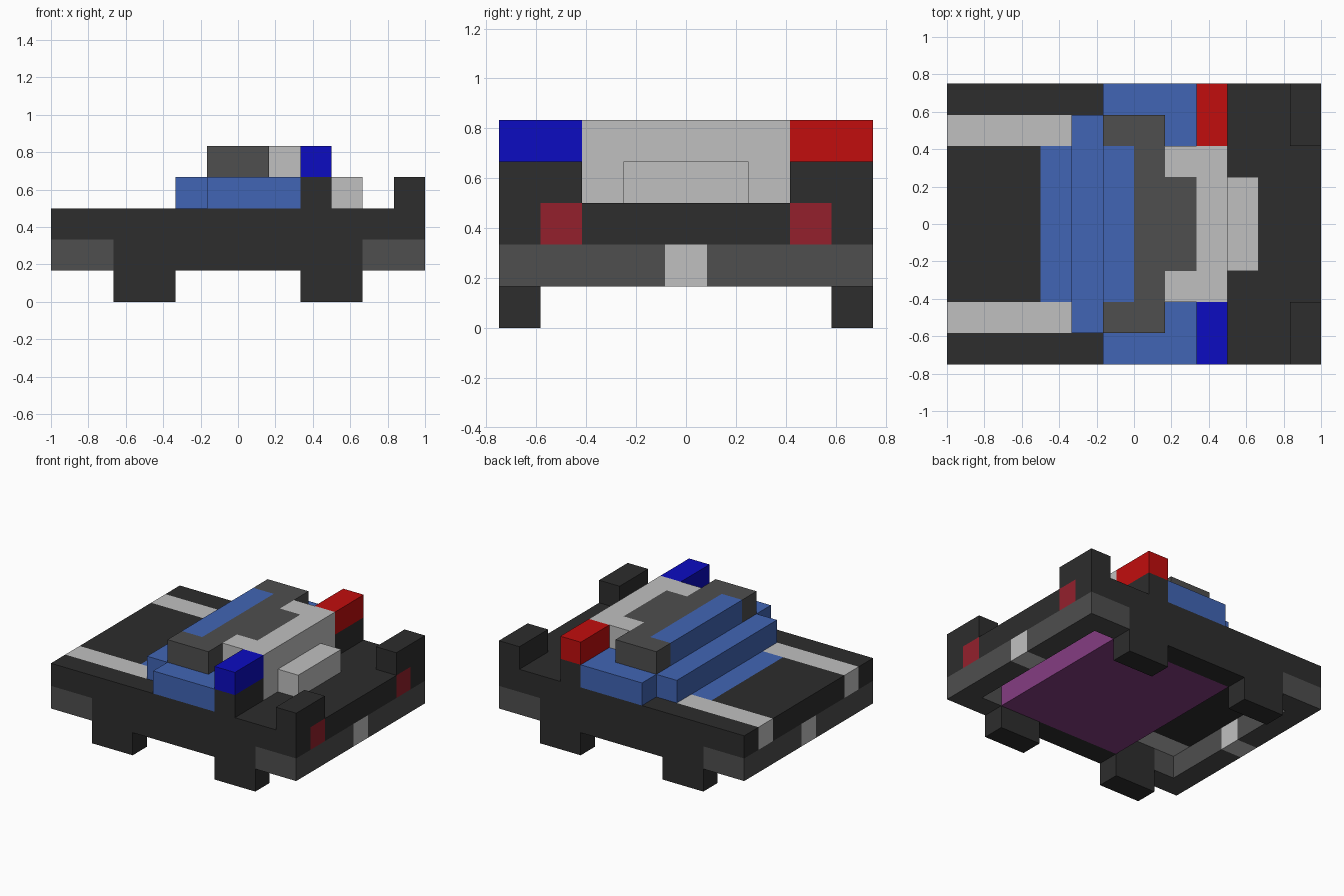
import bpy, bmesh

if "Cube" in bpy.data.objects:
    bpy.data.objects.remove(bpy.data.objects["Cube"], do_unlink=True)

U = 1 / 6  # one block


def srgb(*rgb):
    return [((c / 255 + 0.055) / 1.055) ** 2.4 if c > 10 else c / 255 / 12.92 for c in rgb] + [1]


def material(name, *rgb):
    m = bpy.data.materials.new(name)
    m.use_nodes = True
    m.diffuse_color = srgb(*rgb)
    m.node_tree.nodes["Principled BSDF"].inputs["Base Color"].default_value = srgb(*rgb)
    return m


BLACK = material("charcoal paint", 45, 45, 45)
GREY = material("dark grey trim", 78, 78, 78)
LIGHT = material("light grey", 192, 192, 192)
GLASS = material("window blue", 65, 101, 181)
RED = material("beacon red", 193, 13, 13)
BLUE = material("beacon blue", 12, 12, 193)
TAIL = material("tail light red", 148, 32, 44)
PURPLE = material("underside purple", 133, 61, 130)


def part(name, mat, *boxes):
    """Each box is (x0, x1, y0, y1, z0, z1) in blocks."""
    bm = bmesh.new()
    for x0, x1, y0, y1, z0, z1 in boxes:
        verts = bmesh.ops.create_cube(bm, size=1)["verts"]
        bmesh.ops.scale(bm, vec=((x1 - x0) * U, (y1 - y0) * U, (z1 - z0) * U), verts=verts)
        bmesh.ops.translate(bm, vec=((x0 + x1) * U / 2, (y0 + y1) * U / 2, (z0 + z1) * U / 2), verts=verts)
    me = bpy.data.meshes.new(name)
    bm.to_mesh(me)
    bm.free()
    me.materials.append(mat)
    ob = bpy.data.objects.new(name, me)
    bpy.context.collection.objects.link(ob)


def pair(*boxes):
    """Repeat boxes on the other side of the car."""
    return [b for x0, x1, y0, y1, z0, z1 in boxes
            for b in ((x0, x1, y0, y1, z0, z1), (x0, x1, -y1, -y0, z0, z1))]


def mid(x0, x1, half, z0, z1):
    """A box centred across the car."""
    return (x0, x1, -half, half, z0, z1)


# Wheels and lower body
part("wheels", BLACK, *pair((-4, -2, 3.5, 4.5, 0, 1), (2, 4, 3.5, 4.5, 0, 1)))
part("side_sills", BLACK, *pair((-4, 4, 3.5, 4.5, 1, 2)))
part("underside_tray", PURPLE, mid(-2, 4, 3.5, 1, 2))
for name, x0, c0 in (("front", -6, -6), ("rear", 5, 4)):
    part(name + "_bumper", GREY, *pair((x0, x0 + 1, 0.5, 3.5, 1, 2), (c0, c0 + 2, 3.5, 4.5, 1, 2)))
    part(name + "_plate", LIGHT, mid(x0, x0 + 1, 0.5, 1, 2))

# Upper body deck with stripes and lamps
part("deck", BLACK, mid(-6, -3, 2.5, 2, 3), mid(-2, 6, 2.5, 2, 3),
     *pair((-2, 5, 2.5, 3.5, 2, 3), (-6, 6, 3.5, 4.5, 2, 3)))
part("hood_stripes", LIGHT, *pair((-6, -2, 2.5, 3.5, 2, 3)))
part("windscreen_base", GLASS, mid(-3, -2, 2.5, 2, 3))
part("tail_lights", TAIL, *pair((5, 6, 2.5, 3.5, 2, 3)))
part("rear_fins", BLACK, *pair((5, 6, 2.5, 4.5, 3, 4)))

# Cabin
part("windscreen", GLASS, mid(-2, -1, 3.5, 3, 4))
part("side_windows", GLASS, mid(-1, 2, 4.5, 3, 4))
part("roof_front_glass", GLASS, mid(-1, 0, 2.5, 4, 5))
part("roof", GREY, mid(0, 1, 3.5, 4, 5), mid(1, 2, 1.5, 4, 5), *pair((-1, 0, 2.5, 3.5, 4, 5)))
part("rear_pillars", BLACK, *pair((2, 3, 2.5, 4.5, 3, 4)))

# Rear engine housing and beacons
part("engine_housing", LIGHT, mid(2, 3, 2.5, 3, 5), mid(3, 4, 1.5, 3, 4),
     *pair((1, 2, 1.5, 2.5, 4, 5)))
part("red_beacon", RED, (2, 3, 2.5, 4.5, 4, 5))
part("blue_beacon", BLUE, (2, 3, -4.5, -2.5, 4, 5))
